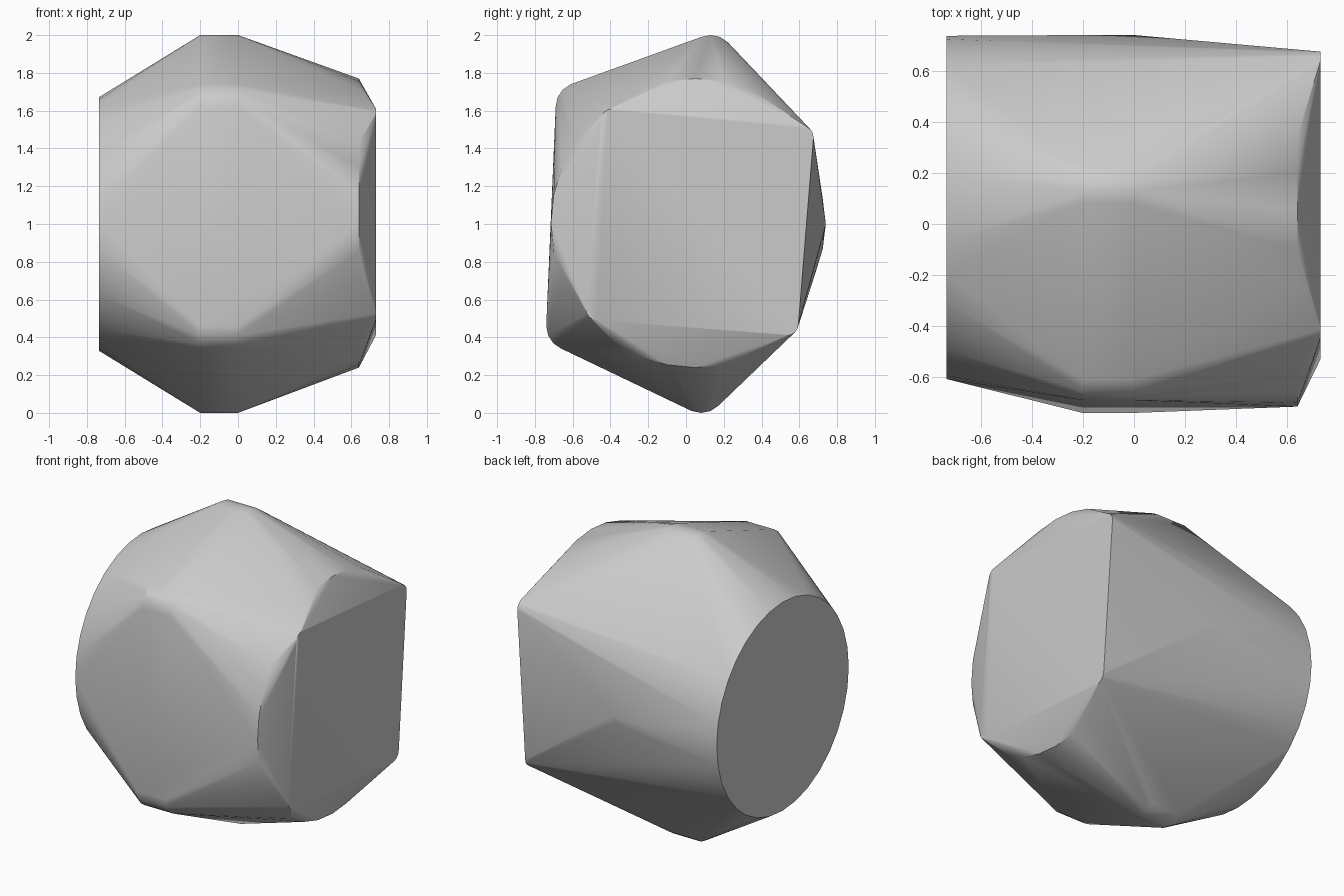
import bpy
import bmesh
import math

old = bpy.data.objects.get("Cube")
if old:
    bpy.data.objects.remove(old, do_unlink=True)

grey = bpy.data.materials.new("plain grey")
grey.use_nodes = True
colour = (0.6, 0.6, 0.6, 1)
grey.diffuse_color = colour
grey.node_tree.nodes["Principled BSDF"].inputs["Base Color"].default_value = colour


def ring(x, y, z, radius, count):
    """Points of a circle facing along x."""
    angles = [2 * math.pi * i / count for i in range(count)]
    return [(x, y + radius * math.cos(a), z + radius * math.sin(a)) for a in angles]


def rounded(x, centres, radius, count=16):
    """Rings at the corners of a rounded polygon; the hull joins them."""
    return [p for y, z in centres for p in ring(x, y, z, radius, count)]


# Round left-hand cap
points = ring(-0.735, 0.065, 1.0, 0.672, 32)

# Rounded pentagon band around the middle
pentagon = [(0.13, 1.87), (-0.56, 1.62), (-0.61, 0.46), (0.08, 0.13), (0.61, 1.0)]
for x in (-0.2, 0.0):
    points += rounded(x, pentagon, 0.13)

# Partial round shoulder next to the squarish cap
points += [p for p in ring(0.64, 0.05, 1.005, 0.765, 32) if p[1] < 0.4]

# Rounded square cap
square = [(-0.39, 1.55), (0.615, 1.46), (0.535, 0.47), (-0.47, 0.55)]
points += rounded(0.73, square, 0.06)

# Skin the sections with one convex hull
bm = bmesh.new()
for p in points:
    bm.verts.new(p)
bmesh.ops.convex_hull(bm, input=bm.verts[:])
bmesh.ops.delete(bm, geom=[v for v in bm.verts if not v.link_faces], context='VERTS')
bmesh.ops.dissolve_limit(bm, angle_limit=0.005, verts=bm.verts[:], edges=bm.edges[:])
bmesh.ops.recalc_face_normals(bm, faces=bm.faces[:])

mesh = bpy.data.meshes.new("faceted_body")
bm.to_mesh(mesh)
bm.free()
mesh.materials.append(grey)
body = bpy.data.objects.new("faceted_body", mesh)
bpy.context.collection.objects.link(body)

# Soft facets with crisp cap rims
bpy.ops.object.select_all(action='DESELECT')
body.select_set(True)
bpy.context.view_layer.objects.active = body
bpy.ops.object.shade_smooth_by_angle(angle=math.radians(30))
